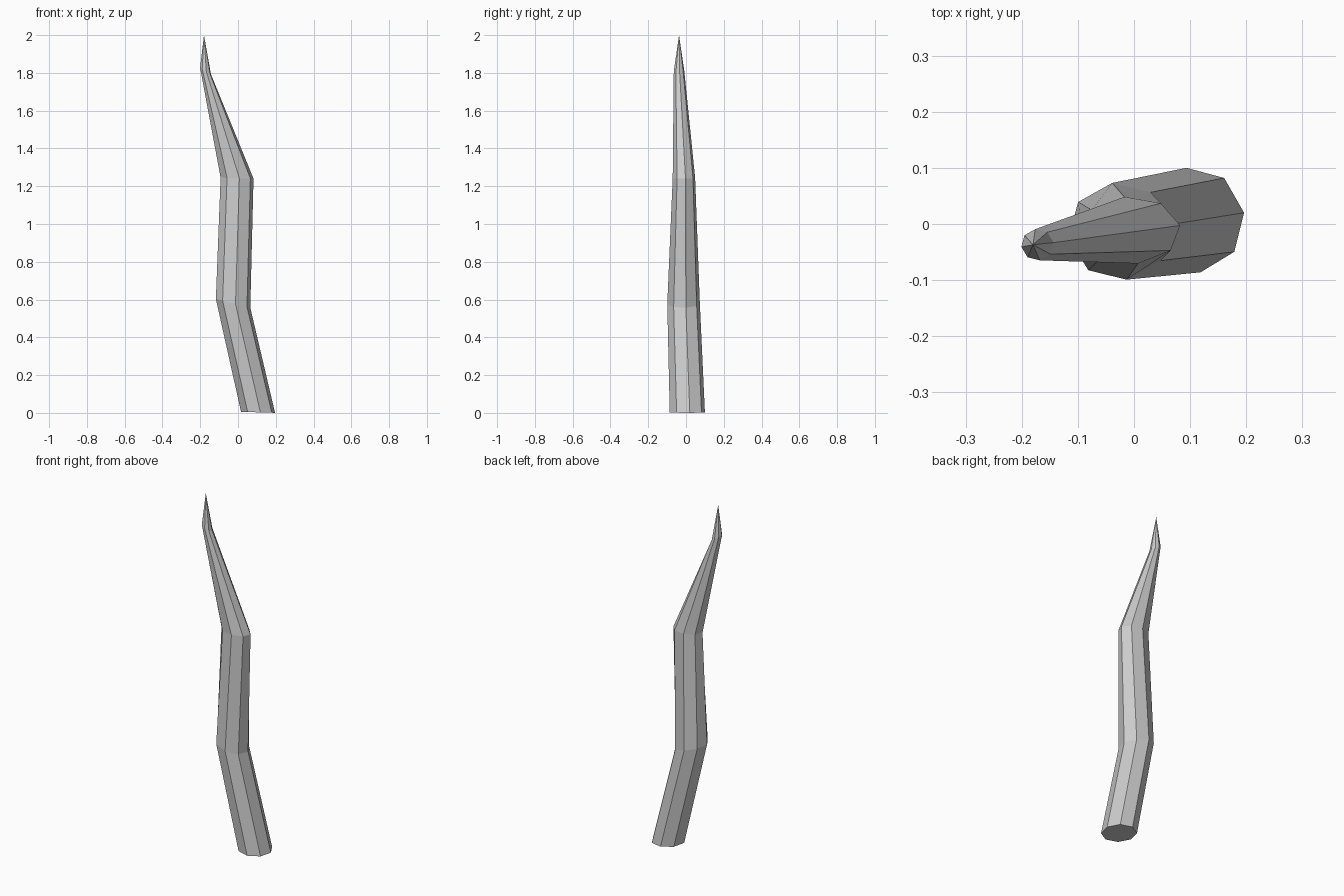
import bpy, bmesh
from math import sin, cos, radians

if "Cube" in bpy.data.objects:
    bpy.data.objects.remove(bpy.data.objects["Cube"])

SIDES = 8
TWIST = radians(8)

# Rings: centre x, y, z, radius x, radius y, tilt (z change per unit x)
RINGS = [
    (0.106, 0.007, 0.003, 0.091, 0.094, -0.03),
    (-0.026, -0.013, 0.58, 0.092, 0.087, -0.25),
    (-0.005, -0.011, 1.243, 0.088, 0.060, -0.03),
    (-0.172, -0.037, 1.81, 0.029, 0.028, -0.6),
]
TIP = (-0.18, -0.037, 2.0)


def add_ring(bm, cx, cy, cz, rx, ry, tilt):
    verts = []
    for i in range(SIDES):
        a = TWIST + i * 2 * 3.14159265 / SIDES
        dx, dy = rx * cos(a), ry * sin(a)
        verts.append(bm.verts.new((cx + dx, cy + dy, cz + tilt * dx)))
    return verts


# Bent, tapering eight-sided spike
bm = bmesh.new()
loops = [add_ring(bm, *r) for r in RINGS]
for low, high in zip(loops, loops[1:]):
    for i in range(SIDES):
        j = (i + 1) % SIDES
        bm.faces.new((low[i], low[j], high[j], high[i]))

# Flat base and pointed tip
bm.faces.new(loops[0][::-1])
tip = bm.verts.new(TIP)
for i in range(SIDES):
    bm.faces.new((loops[-1][i], loops[-1][(i + 1) % SIDES], tip))

bmesh.ops.recalc_face_normals(bm, faces=bm.faces[:])
mesh = bpy.data.meshes.new("curved_spike")
bm.to_mesh(mesh)
bm.free()
spike = bpy.data.objects.new("curved_spike", mesh)
bpy.context.collection.objects.link(spike)
